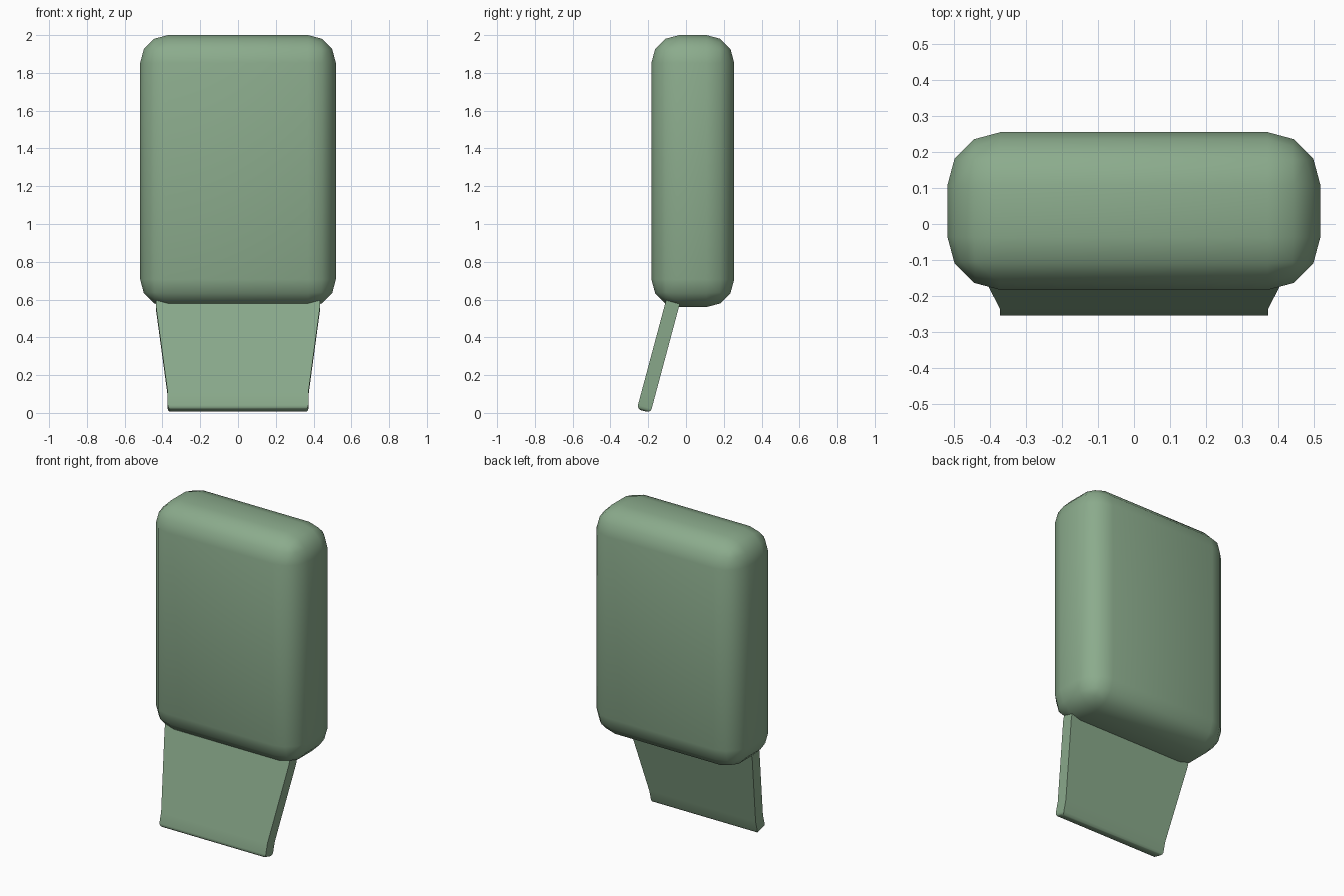
import bpy, bmesh, math
from mathutils import Vector

if "Cube" in bpy.data.objects:
    bpy.data.objects.remove(bpy.data.objects["Cube"])

green = bpy.data.materials.new("sage_green")
green.diffuse_color = (0.26, 0.41, 0.265, 1)
green.use_nodes = True
green.node_tree.nodes["Principled BSDF"].inputs["Base Color"].default_value = green.diffuse_color


def finish(name, bm, angle):
    bmesh.ops.recalc_face_normals(bm, faces=bm.faces)
    me = bpy.data.meshes.new(name)
    bm.to_mesh(me)
    bm.free()
    ob = bpy.data.objects.new(name, me)
    bpy.context.collection.objects.link(ob)
    me.materials.append(green)
    bpy.ops.object.select_all(action='DESELECT')
    ob.select_set(True)
    bpy.context.view_layer.objects.active = ob
    bpy.ops.object.shade_smooth_by_angle(angle=math.radians(angle))
    return ob


# rounded block body
bm = bmesh.new()
bmesh.ops.create_cube(bm, size=1)
for v in bm.verts:
    v.co = Vector((v.co.x * 1.036, v.co.y * 0.438 + 0.036, v.co.z * 1.44 + 1.28))
bmesh.ops.bevel(bm, geom=bm.edges[:], offset=0.147, segments=3, profile=0.5,
                affect='EDGES', clamp_overlap=True)
finish("body", bm, 45)

# tapered, tilted tab running out of the lower front edge of the body
tilt = math.radians(15)
along = Vector((0, math.sin(tilt), math.cos(tilt)))
across = Vector((0, math.cos(tilt), -math.sin(tilt)))
base = Vector((0, -0.26, 0.02))
thick = 0.075
bm = bmesh.new()
rings = []
for dist, half in ((0, 0.372), (0.09, 0.372), (0.57, 0.435), (0.635, 0.435)):
    rings.append([bm.verts.new(base + along * dist + across * t + Vector((x, 0, 0)))
                  for x, t in ((-half, 0), (half, 0), (half, thick), (-half, thick))])
for a, b in zip(rings, rings[1:]):
    for i in range(4):
        j = (i + 1) % 4
        bm.faces.new((a[i], a[j], b[j], b[i]))
bm.faces.new(rings[0][::-1])
bm.faces.new(rings[-1])
foot = [e for e in bm.edges if all(v in rings[0] for v in e.verts)]
bmesh.ops.bevel(bm, geom=foot, offset=0.022, segments=3, profile=0.5, affect='EDGES')
finish("lower_tab", bm, 50)
